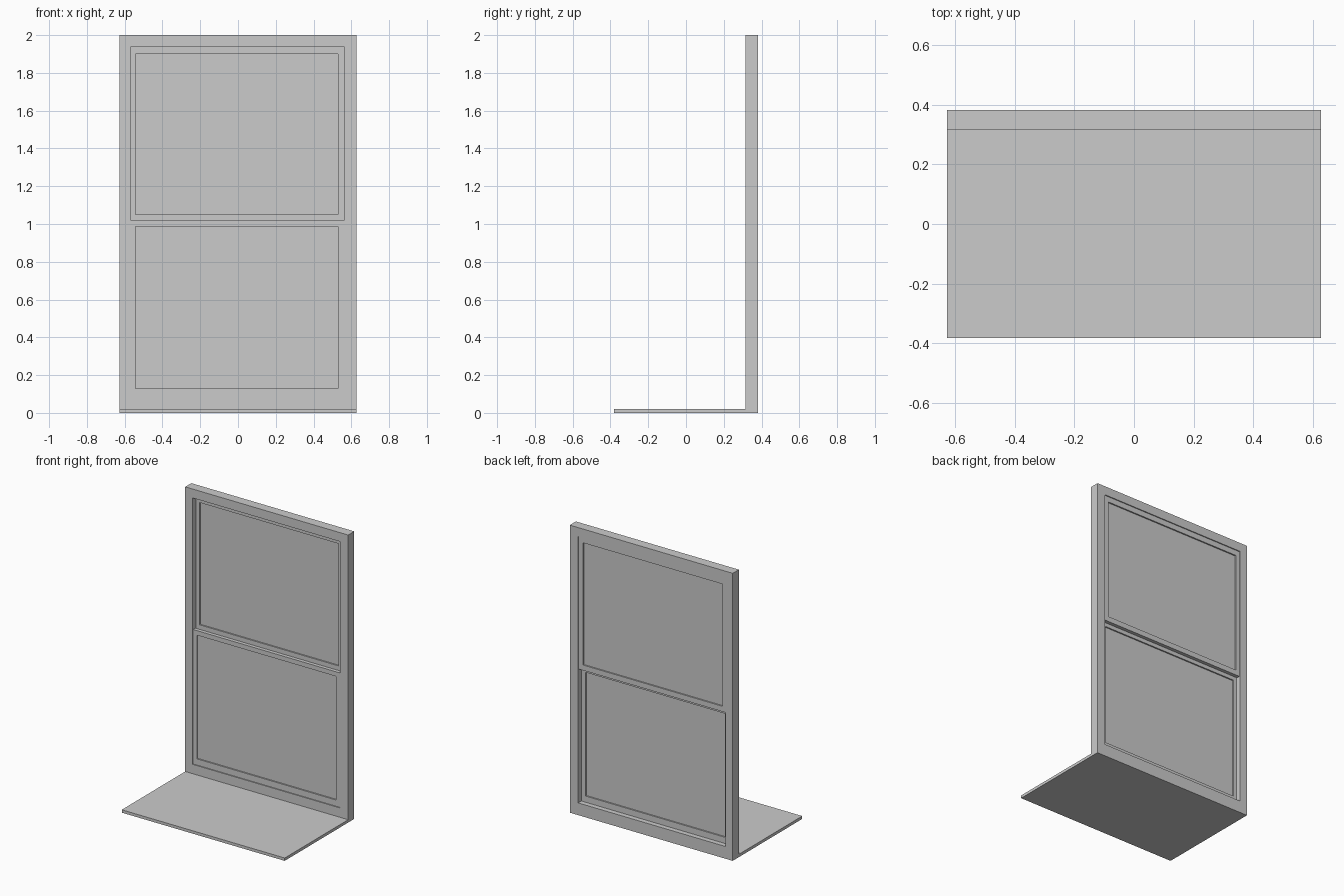
import bpy

if "Cube" in bpy.data.objects:
    bpy.data.objects.remove(bpy.data.objects["Cube"])

grey = bpy.data.materials.new("warm_grey")
grey.diffuse_color = (0.6, 0.6, 0.6, 1)
grey.use_nodes = True
grey.node_tree.nodes["Principled BSDF"].inputs["Base Color"].default_value = grey.diffuse_color


def build(name, verts, faces):
    mesh = bpy.data.meshes.new(name)
    mesh.from_pydata(verts, [], faces)
    mesh.materials.append(grey)
    ob = bpy.data.objects.new(name, mesh)
    bpy.context.collection.objects.link(ob)
    return ob


def rect(x0, x1, z0, z1, y):
    return [(x0, y, z0), (x1, y, z0), (x1, y, z1), (x0, y, z1)]


def box(name, outer, y0, y1):
    faces = [(0, 1, 2, 3), (7, 6, 5, 4)]
    faces += [(i, i + 4, (i + 1) % 4 + 4, (i + 1) % 4) for i in range(4)]
    return build(name, rect(*outer, y0) + rect(*outer, y1), faces)


def ring(name, outer, inner, y0, y1):
    """Rectangular frame with an opening, from depth y0 to y1."""
    verts = rect(*outer, y0) + rect(*inner, y0) + rect(*outer, y1) + rect(*inner, y1)
    faces = []
    for i in range(4):
        j = (i + 1) % 4
        faces += [(i, j, j + 4, i + 4), (i + 8, i + 12, j + 12, j + 8),
                  (i, i + 8, j + 8, j), (i + 4, j + 4, j + 12, i + 12)]
    return build(name, verts, faces)


# Outer window frame
ring("window_frame", (-0.627, 0.627, 0, 2), (-0.57, 0.563, 0.085, 1.938), 0.315, 0.382)

# Sliding sashes: the lower one in front, the upper one behind
sashes = {
    "lower": ((-0.57, 0.563, 0.085, 1.02), (-0.542, 0.53, 0.128, 0.988), 0.322, 0.347),
    "upper": ((-0.57, 0.563, 1.013, 1.938), (-0.542, 0.53, 1.05, 1.9), 0.35, 0.375),
}
for name, (outer, inner, y0, y1) in sashes.items():
    ring(name + "_sash", outer, inner, y0, y1)
    mid = (y0 + y1) / 2
    box(name + "_pane", inner, mid - 0.003, mid + 0.003)

# Thin ledge in front of the frame
box("ledge", (-0.627, 0.627, 0, 0.02), -0.382, 0.315)
